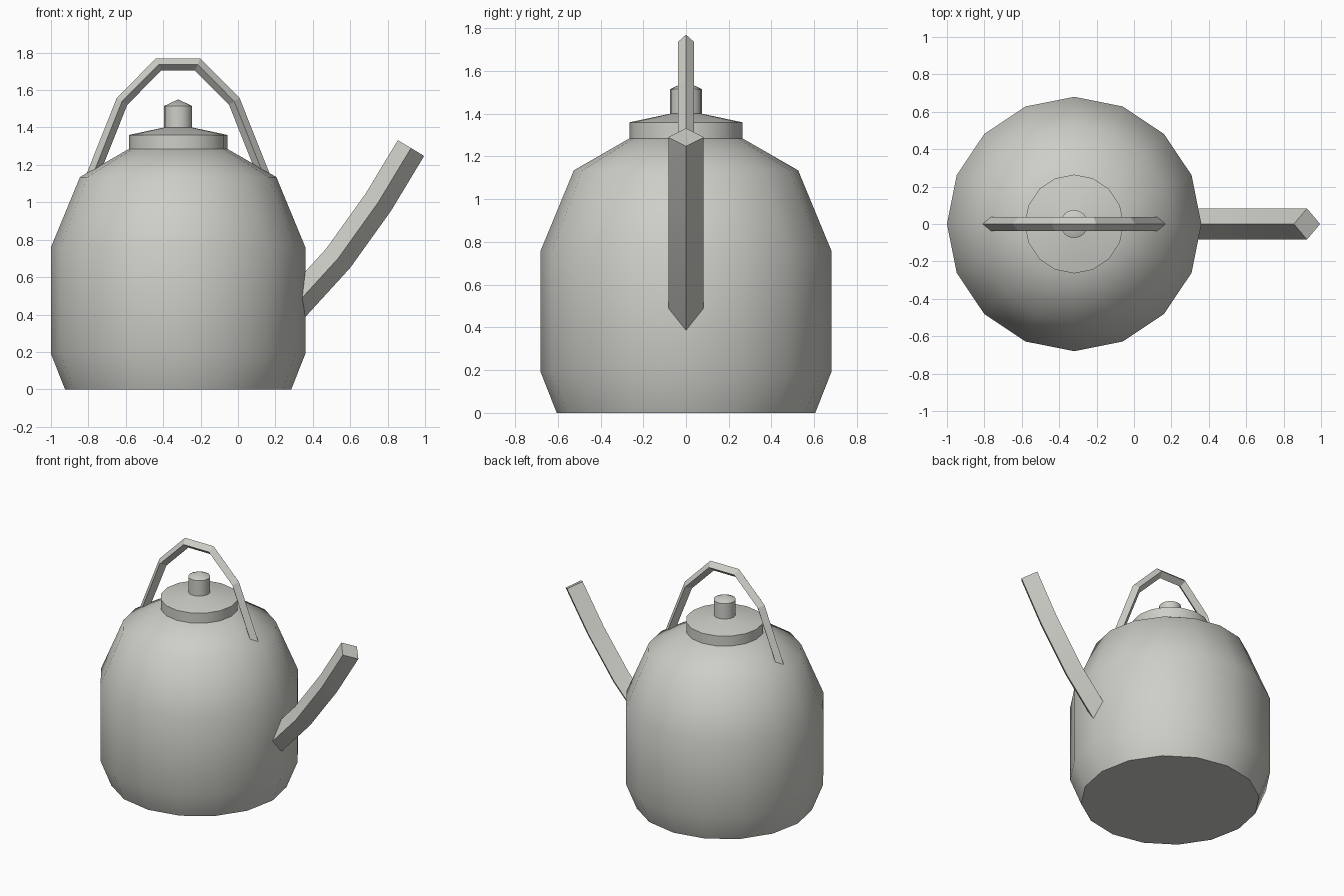
import bpy, bmesh
from math import cos, sin, pi, radians
from mathutils import Vector

cube = bpy.data.objects.get("Cube")
if cube:
    bpy.data.objects.remove(cube, do_unlink=True)

AXIS_X = -0.32   # vertical axis of the pot
SIDES = 16

metal = bpy.data.materials.new("pale_grey_metal")
metal.use_nodes = True
colour = (0.62, 0.62, 0.58, 1)
metal.diffuse_color = colour
metal.node_tree.nodes["Principled BSDF"].inputs["Base Color"].default_value = colour


def finish(bm, name, angle):
    bmesh.ops.recalc_face_normals(bm, faces=bm.faces)
    mesh = bpy.data.meshes.new(name)
    bm.to_mesh(mesh)
    bm.free()
    mesh.materials.append(metal)
    obj = bpy.data.objects.new(name, mesh)
    bpy.context.collection.objects.link(obj)
    bpy.ops.object.select_all(action='DESELECT')
    obj.select_set(True)
    bpy.context.view_layer.objects.active = obj
    bpy.ops.object.shade_smooth_by_angle(angle=radians(angle))


def bridge(bm, rings):
    """Skin a list of equal vertex rings and cap both ends."""
    n = len(rings[0])
    for a, b in zip(rings, rings[1:]):
        for i in range(n):
            j = (i + 1) % n
            bm.faces.new((a[i], a[j], b[j], b[i]))
    bm.faces.new(rings[0])
    bm.faces.new(rings[-1])


def revolve(name, profile, tip=None):
    """Turn (radius, z) points about the pot axis; tip adds a cone point."""
    bm = bmesh.new()
    rings = [[bm.verts.new((AXIS_X + r * cos(2 * pi * i / SIDES),
                            r * sin(2 * pi * i / SIDES), z))
              for i in range(SIDES)] for r, z in profile]
    bridge(bm, rings)
    if tip:
        cap = max(bm.faces, key=lambda f: f.calc_center_median().z)
        centre = bmesh.ops.poke(bm, faces=[cap])["verts"][0]
        centre.co.z = tip
    finish(bm, name, 45)


def diamond_bar(name, path, half_depth, half_width, angle):
    """Sweep a diamond section along an (x, z) path with mitred corners."""
    pts = [Vector((x, 0, z)) for x, z in path]
    bm = bmesh.new()
    rings = []
    for i, p in enumerate(pts):
        before = (p - pts[i - 1]).normalized() if i else (pts[1] - p).normalized()
        after = (pts[i + 1] - p).normalized() if i + 1 < len(pts) else before
        t = (before + after).normalized()
        out = Vector((-t.z, 0, t.x)) * half_depth / t.dot(before)
        side = Vector((0, half_width, 0))
        rings.append([bm.verts.new(p + o) for o in (out, side, -out, -side)])
    bridge(bm, rings)
    finish(bm, name, angle)


# Pot, lid and knob
revolve("pot_body", [(0.605, 0), (0.68, 0.19), (0.68, 0.76), (0.525, 1.135), (0.264, 1.285)])
revolve("lid", [(0.264, 1.284), (0.264, 1.36), (0.075, 1.4)])
revolve("lid_knob", [(0.075, 1.395), (0.075, 1.515)], tip=1.55)

# Curved spout on the left side
diamond_bar("spout", [(0.27, 0.41), (0.535, 0.70), (0.75, 1.0), (0.925, 1.29)], 0.082, 0.083, 45)

# Arched handle, mirrored about the pot axis
half = [(0.475, 1.10), (0.30, 1.54), (0.104, 1.737)]
arch = [(AXIS_X - x, z) for x, z in half] + [(AXIS_X + x, z) for x, z in reversed(half)]
diamond_bar("handle", arch, 0.033, 0.037, 10)
